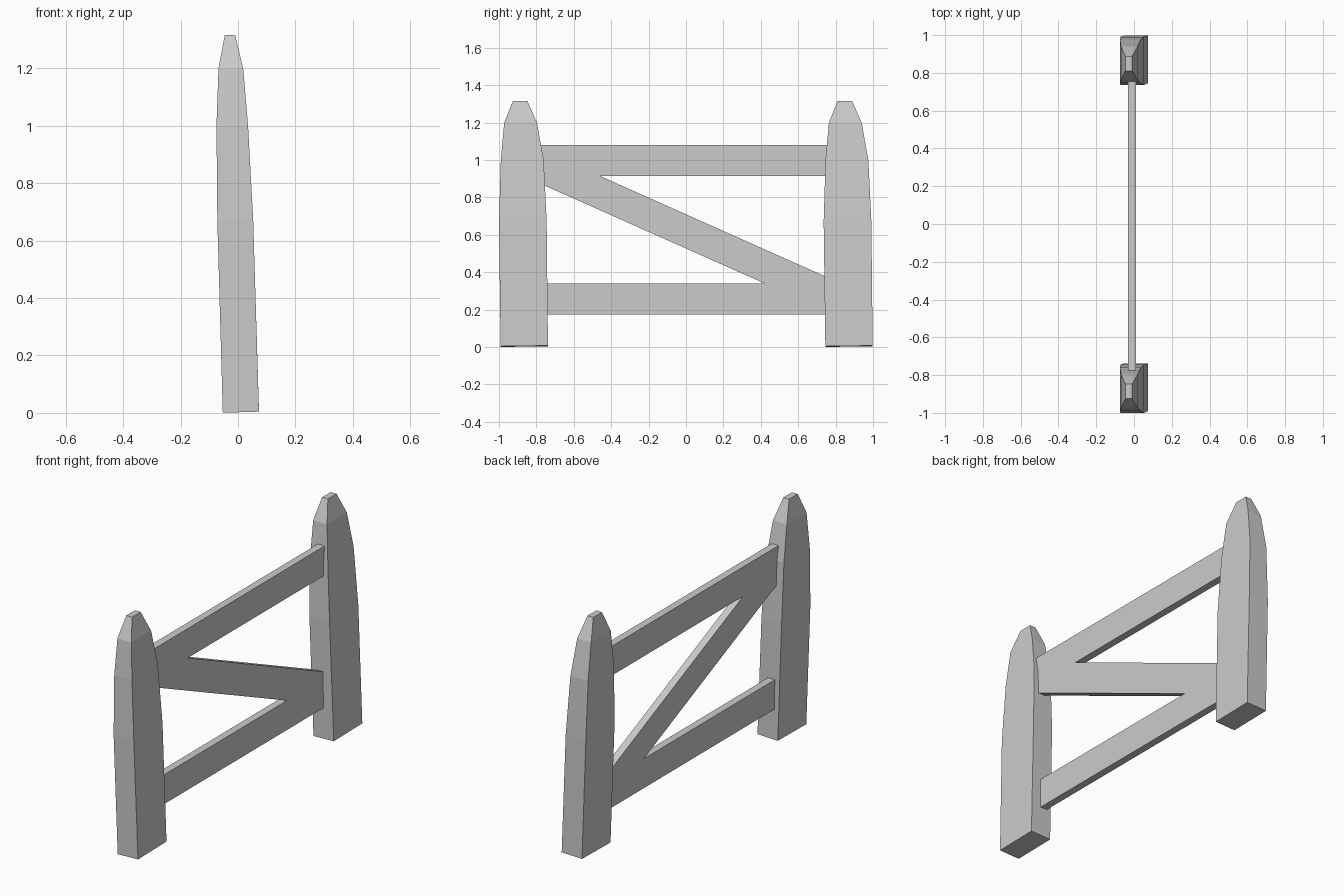
import bpy
import bmesh

if "Cube" in bpy.data.objects:
    bpy.data.objects.remove(bpy.data.objects["Cube"])


def finish(name, bm):
    bmesh.ops.recalc_face_normals(bm, faces=bm.faces)
    mesh = bpy.data.meshes.new(name)
    bm.to_mesh(mesh)
    bm.free()
    obj = bpy.data.objects.new(name, mesh)
    bpy.context.collection.objects.link(obj)
    return obj


# Leaning, tapered post: z, x range, y range (relative to post position)
RINGS = [
    (0.004, -0.053, 0.073, -0.125, 0.128),
    (0.67, -0.072, 0.053, -0.134, 0.121),
    (1.00, -0.075, 0.035, -0.124, 0.105),
    (1.20, -0.068, 0.018, -0.106, 0.069),
    (1.316, -0.046, -0.010, -0.059, 0.018),
]


def post(name, y):
    bm = bmesh.new()
    loops = []
    for i, (z, x0, x1, y0, y1) in enumerate(RINGS):
        loop = []
        for px, py in ((x0, y0), (x1, y0), (x1, y1), (x0, y1)):
            # the foot is cut very slightly out of level
            tilt = 0.03 * px + 0.015 * py if i == 0 else 0
            loop.append(bm.verts.new((px, y + py, z + tilt)))
        loops.append(loop)
    for a, b in zip(loops, loops[1:]):
        for k in range(4):
            n = (k + 1) % 4
            bm.faces.new((a[k], a[n], b[n], b[k]))
    bm.faces.new(loops[0])
    bm.faces.new(loops[-1])
    return finish(name, bm)


post("left_post", -0.866)
post("right_post", 0.870)

# Two rails and the diagonal brace as one Z-shaped board, ends set in the posts
OUTLINE = [
    (-0.80, 1.08), (0.80, 1.08), (0.80, 0.915), (-0.46, 0.915), (0.80, 0.353),
    (0.80, 0.175), (-0.80, 0.175), (-0.80, 0.34), (0.42, 0.34), (-0.80, 0.883),
]
bm = bmesh.new()
face = bm.faces.new([bm.verts.new((-0.032, y, z)) for y, z in OUTLINE])
ext = bmesh.ops.extrude_face_region(bm, geom=[face], use_keep_orig=True)
verts = [g for g in ext["geom"] if isinstance(g, bmesh.types.BMVert)]
bmesh.ops.translate(bm, verts=verts, vec=(0.042, 0, 0))
finish("rails_and_brace", bm)
